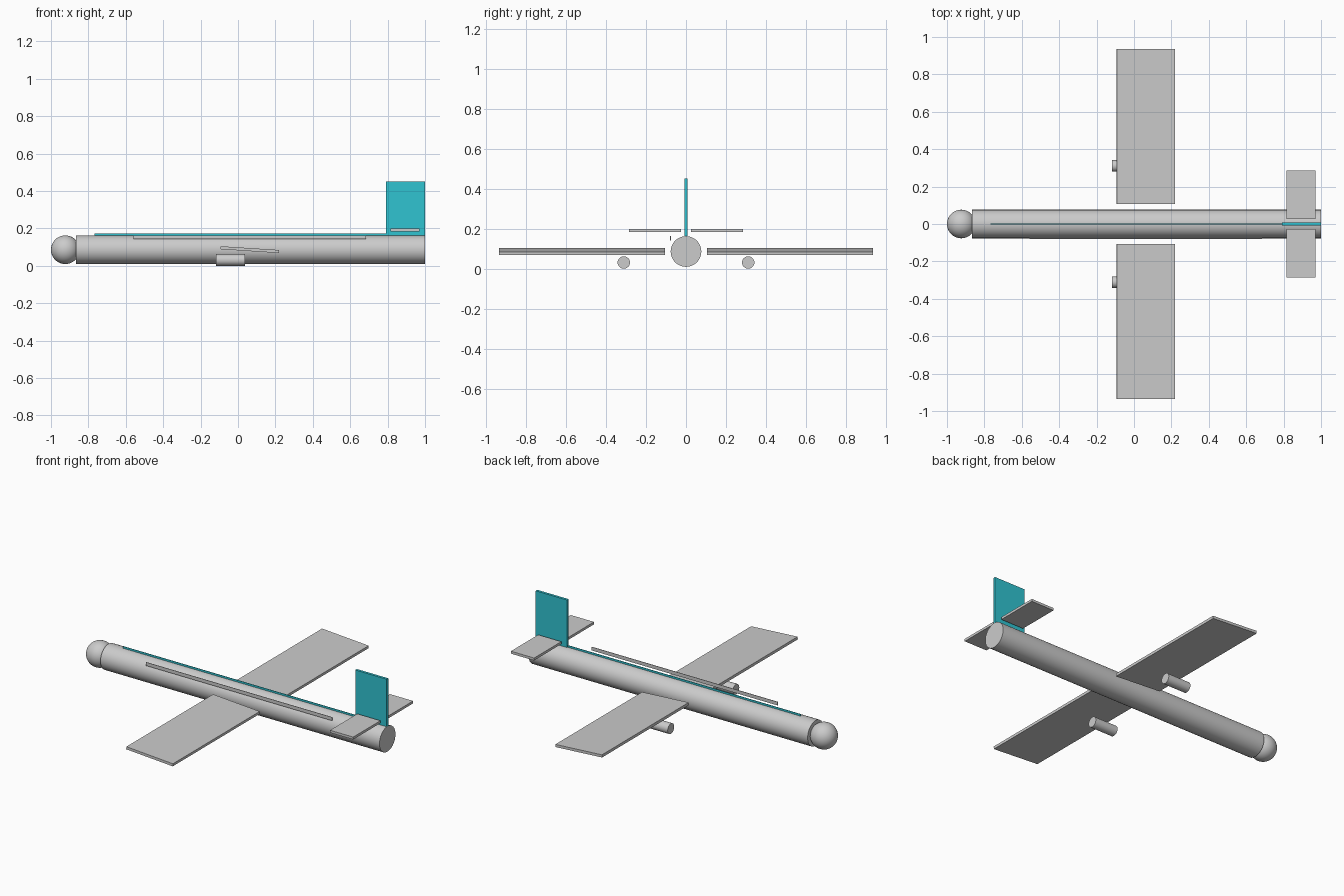
import bpy
from math import radians, pi

if "Cube" in bpy.data.objects:
    bpy.data.objects.remove(bpy.data.objects["Cube"])

AXIS_Z = 0.086     # height of the body centre line
R = 0.0765         # body radius

teal = bpy.data.materials.new("teal")
teal.diffuse_color = (0.03, 0.55, 0.64, 1)
teal.use_nodes = True
teal.node_tree.nodes["Principled BSDF"].inputs["Base Color"].default_value = teal.diffuse_color


def box(name, x, y, z, mat=None, pitch=0):
    """Box from (min, max) ranges, optionally pitched about its own centre."""
    bpy.ops.mesh.primitive_cube_add(
        size=1, location=[sum(r) / 2 for r in (x, y, z)], rotation=(0, pitch, 0))
    ob = bpy.context.object
    ob.name = name
    ob.scale = [r[1] - r[0] for r in (x, y, z)]
    bpy.ops.object.transform_apply(location=False, rotation=False, scale=True)
    if mat:
        ob.data.materials.append(mat)
    return ob


def tube(name, x, y, z, radius, sides):
    """Closed cylinder lying along x."""
    bpy.ops.mesh.primitive_cylinder_add(
        vertices=sides, radius=radius, depth=x[1] - x[0],
        location=(sum(x) / 2, y, z), rotation=(0, pi / 2, 0))
    bpy.context.object.name = name
    bpy.ops.object.shade_smooth_by_angle(angle=radians(30))


# Body and round nose
tube("fuselage", (-0.867, 1.0), 0, AXIS_Z, R, 48)
bpy.ops.mesh.primitive_uv_sphere_add(
    segments=48, ring_count=24, radius=R, location=(-1 + R, 0, AXIS_Z))
bpy.context.object.name = "nose"
bpy.ops.object.shade_smooth_by_angle(angle=radians(30))

# Wings, tailplanes and underwing pods on both sides
for side, s in (("right", -1), ("left", 1)):
    span = sorted((s * 0.106, s * 0.935))
    box(side + "_wing", (-0.093, 0.219), span, (0.0785, 0.0945), pitch=radians(3.7))
    span = sorted((s * 0.026, s * 0.286))
    box(side + "_tailplane", (0.816, 0.971), span, (0.184, 0.199))
    tube(side + "_pod", (-0.117, 0.038), s * 0.311, 0.031, 0.031, 32)

# Tail fin and thin stripe along the top of the body
box("tail_fin", (0.79, 1.0), (-0.0077, 0.0077), (0.163, 0.45), teal)
box("spine_stripe", (-0.767, 0.79), (-0.0015, 0.0015), (0.155, 0.174), teal)

# Thin strip on one flank
box("side_strip", (-0.56, 0.684), (-0.079, -0.076), (0.142, 0.163))
